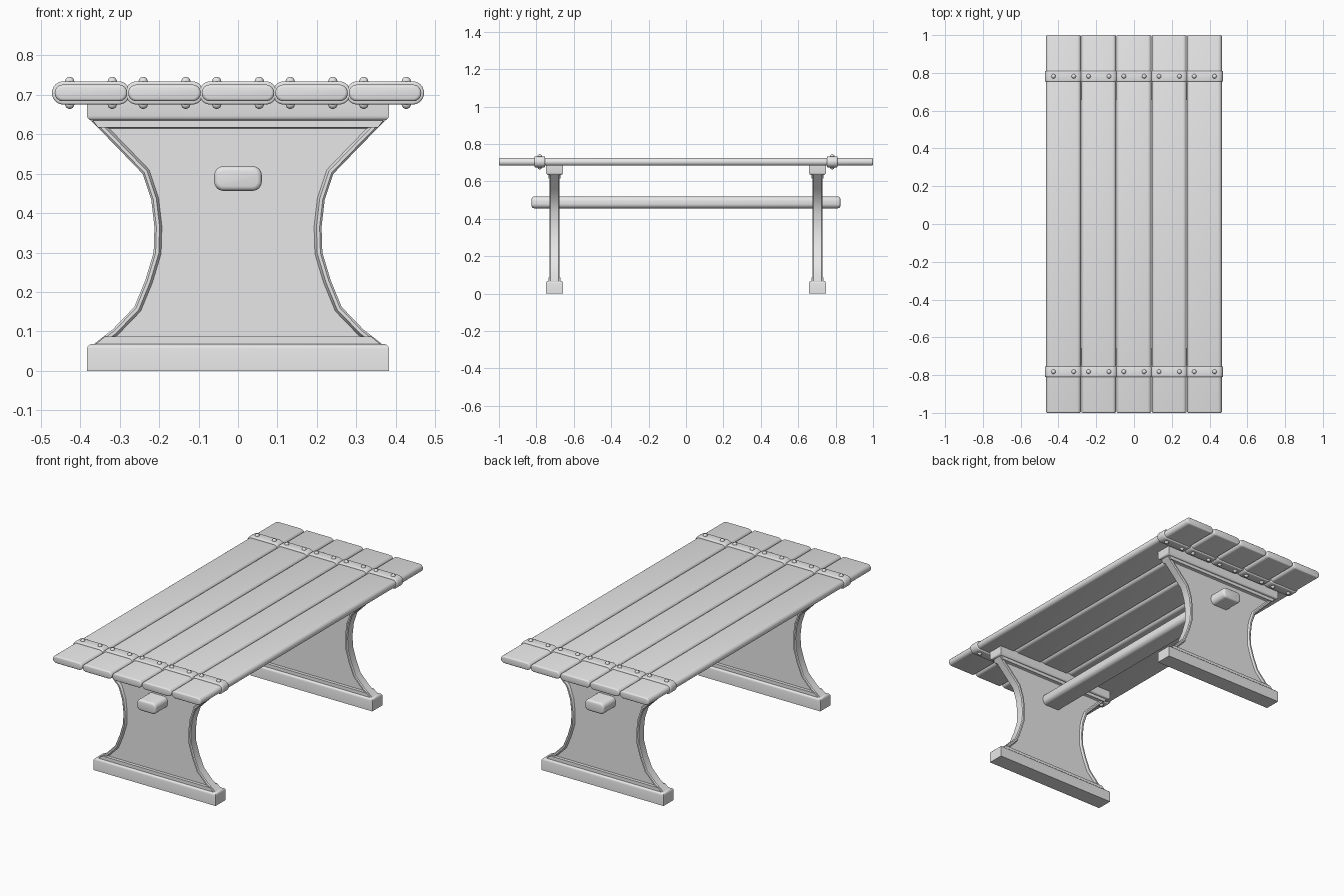
import bpy, bmesh
from mathutils import Matrix

cube = bpy.data.objects.get("Cube")
if cube:
    bpy.data.objects.remove(cube, do_unlink=True)

grey = bpy.data.materials.new("plain grey")
grey.use_nodes = True
COLOUR = (0.8, 0.8, 0.8, 1)
grey.diffuse_color = COLOUR
grey.node_tree.nodes["Principled BSDF"].inputs["Base Color"].default_value = COLOUR


def finish(bm, name, angle=0.6):
    """Turn a bmesh into a named, shaded object."""
    bmesh.ops.recalc_face_normals(bm, faces=bm.faces)
    mesh = bpy.data.meshes.new(name)
    bm.to_mesh(mesh)
    bm.free()
    mesh.materials.append(grey)
    ob = bpy.data.objects.new(name, mesh)
    bpy.context.collection.objects.link(ob)
    bpy.ops.object.select_all(action='DESELECT')
    ob.select_set(True)
    bpy.context.view_layer.objects.active = ob
    bpy.ops.object.shade_smooth_by_angle(angle=angle)
    return ob


def box(center, size):
    bm = bmesh.new()
    bmesh.ops.create_cube(bm, size=1)
    bmesh.ops.scale(bm, vec=size, verts=bm.verts)
    bmesh.ops.translate(bm, vec=center, verts=bm.verts)
    return bm


def bevel(bm, edges, radius, segments):
    bmesh.ops.bevel(bm, geom=edges, offset=radius, segments=segments,
                    profile=0.5, affect='EDGES', clamp_overlap=True)


def rounded_bar(name, center, size, side_radius, end_radius):
    """Bar along y with round long sides and softened ends."""
    bm = box(center, size)
    bevel(bm, [e for e in bm.edges
               if abs(e.verts[0].co.y - e.verts[1].co.y) > size[1] / 2], side_radius, 6)
    bm.normal_update()
    ends = [f for f in bm.faces if abs(f.normal.y) > 0.9]
    bevel(bm, list({e for f in ends for e in f.edges}), end_radius, 3)
    return finish(bm, name)


def foot_or_cap(name, y, z0, z1, soft_z):
    """Cross bar whose edges at height soft_z are rounded."""
    bm = box((0, y, (z0 + z1) / 2), (0.766, 0.091, z1 - z0))
    bevel(bm, [e for e in bm.edges
               if all(abs(v.co.z - soft_z) < 1e-4 for v in e.verts)], 0.012, 3)
    return finish(bm, name)


def prism(points, y, half):
    """Extrude a right-hand outline, mirrored in x, through the thickness."""
    outline = points + [(-x, z) for x, z in reversed(points)]
    bm = bmesh.new()
    face = bm.faces.new([bm.verts.new((x, y - half, z)) for x, z in outline])
    out = bmesh.ops.extrude_face_region(bm, geom=[face])
    verts = [g for g in out["geom"] if isinstance(g, bmesh.types.BMVert)]
    bmesh.ops.translate(bm, vec=(0, 2 * half, 0), verts=verts)
    bmesh.ops.recalc_face_normals(bm, faces=bm.faces)
    return bm


# Table top planks
PITCH, TOP_Z = 0.1865, 0.705
for i in range(5):
    x = (i - 2) * PITCH
    rounded_bar(f"plank_{i + 1}", (x, 0, TOP_Z), (0.184, 2, 0.042), 0.0205, 0.009)

# Bands with dome bolts above and below
for end, s in (("front", -1), ("back", 1)):
    y = s * 0.782
    bolts = bmesh.new()
    for i in range(5):
        x = (i - 2) * PITCH
        rounded_bar(f"{end}_band_{i + 1}", (x, y, TOP_Z), (0.198, 0.056, 0.059), 0.029, 0.005)
        for dx in (-0.054, 0.054):
            for dz in (-0.029, 0.029):
                bmesh.ops.create_uvsphere(
                    bolts, u_segments=12, v_segments=8, radius=0.0118,
                    matrix=Matrix.Translation((x + dx, y, TOP_Z + dz)))
    finish(bolts, f"{end}_bolts", 1.0)

# Trestle legs: curved panel with a raised rim, a foot and a cap
CURVE = [(0.372, 0.063), (0.318, 0.105), (0.263, 0.162), (0.235, 0.23), (0.214, 0.3),
         (0.212, 0.365), (0.22, 0.434), (0.242, 0.5), (0.296, 0.556), (0.372, 0.634)]
for end, s in (("front", -1), ("back", 1)):
    y = s * 0.703
    bm = prism(CURVE, y, 0.022)
    sides = [f for f in bm.faces if abs(f.normal.y) > 0.9]
    for width, depth in ((0.005, 0.005), (0.008, 0), (0.006, -0.012)):
        for f in sides:
            bmesh.ops.inset_region(bm, faces=[f], thickness=width, depth=0,
                                   use_even_offset=True)
            for v in f.verts:
                v.co.y += depth * (1 if f.normal.y > 0 else -1)
    finish(bm, f"{end}_leg_panel", 0.55)
    finish(prism([(0.37, 0.06), (0.338, 0.087)], y, 0.033), f"{end}_lower_trim")
    finish(prism([(0.355, 0.617), (0.372, 0.64)], y, 0.033), f"{end}_upper_trim")
    foot_or_cap(f"{end}_foot", y, 0, 0.068, 0.068)
    foot_or_cap(f"{end}_cap", y, 0.635, 0.69, 0.635)

# Stretcher beam through both legs
rounded_bar("stretcher", (0, 0, 0.488), (0.121, 1.65, 0.063), 0.024, 0.012)
